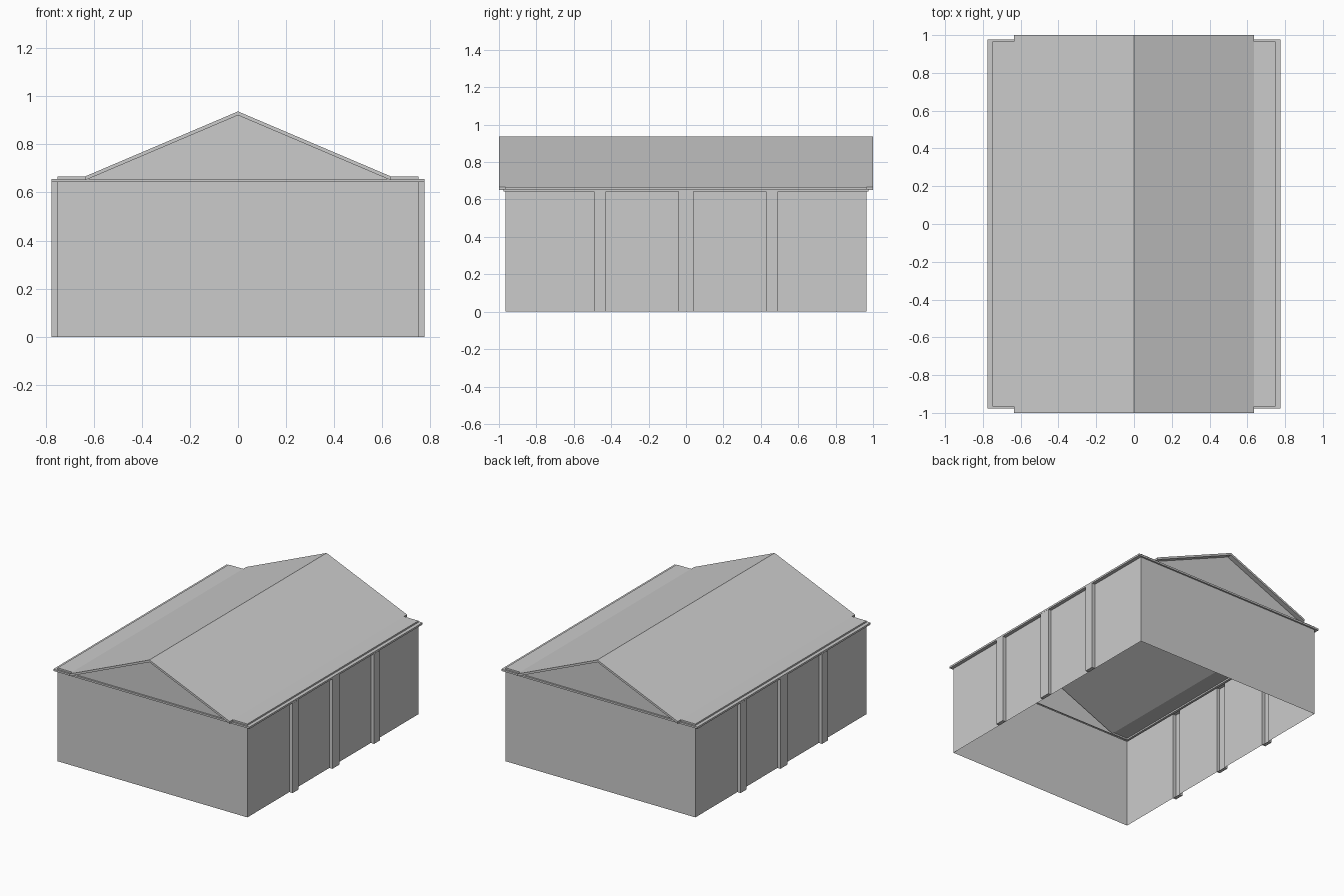
import bpy, bmesh
from mathutils import Vector

if "Cube" in bpy.data.objects:
    bpy.data.objects.remove(bpy.data.objects["Cube"])

WX, WY = 0.75, 0.965          # wall half sizes
CX, CY = 0.775, 0.977         # cornice half sizes
Z1, Z2, Z3 = 0.643, 0.656, 0.667   # cornice bottom, cornice top, ledge
RX, RZ, T = 0.635, 0.937, 0.016    # roof half width, ridge height, thickness
PILASTERS = [(-0.492, -0.427, 0.776), (-0.04, 0.04, 0.774), (0.427, 0.492, 0.776)]


class Part:
    """Open-shell mesh part made of faces that point along a given direction."""
    def __init__(self, name):
        self.name, self.bm = name, bmesh.new()

    def face(self, pts, out):
        f = self.bm.faces.new([self.bm.verts.new(p) for p in pts])
        f.normal_update()
        if f.normal.dot(Vector(out)) < 0:
            f.normal_flip()

    def finish(self):
        bmesh.ops.remove_doubles(self.bm, verts=self.bm.verts[:], dist=1e-5)
        me = bpy.data.meshes.new(self.name)
        self.bm.to_mesh(me)
        self.bm.free()
        ob = bpy.data.objects.new(self.name, me)
        bpy.context.collection.objects.link(ob)


def ring(hx, hy, z):
    return [(-hx, -hy, z), (hx, -hy, z), (hx, hy, z), (-hx, hy, z)]


# End walls and side walls, with gaps left behind the hollow pilasters
walls = Part("walls")
stops = [-WY] + [y for p in PILASTERS for y in p[:2]] + [WY]
for s in (-1, 1):
    walls.face([(-WX, s * WY, 0), (WX, s * WY, 0), (WX, s * WY, Z1), (-WX, s * WY, Z1)], (0, s, 0))
    for a, b in zip(stops[::2], stops[1::2]):
        walls.face([(s * WX, a, 0), (s * WX, b, 0), (s * WX, b, Z1), (s * WX, a, Z1)], (s, 0, 0))
walls.finish()

# Pilasters: front, two cheeks and a bottom cap, open to the inside
pil = Part("pilasters")
for s in (-1, 1):
    for a, b, d in PILASTERS:
        i, o = s * WX, s * d
        pil.face([(o, a, 0), (o, b, 0), (o, b, Z1), (o, a, Z1)], (s, 0, 0))
        pil.face([(i, a, 0), (o, a, 0), (o, b, 0), (i, b, 0)], (0, 0, -1))
        for y, n in ((a, -1), (b, 1)):
            pil.face([(i, y, 0), (o, y, 0), (o, y, Z1), (i, y, Z1)], (0, n, 0))
pil.finish()

# Cornice running all the way round, open to the inside
cornice = Part("cornice")
rings = [ring(WX, WY, Z1), ring(CX, CY, Z1), ring(CX, CY, Z2), ring(WX, WY, Z2)]
sides = [(0, -1), (1, 0), (0, 1), (-1, 0)]
for r0, r1, dz in zip(rings, rings[1:], (-1, 0, 1)):
    for k, (nx, ny) in enumerate(sides):
        j = (k + 1) % 4
        out = (0, 0, dz) if dz else (nx, ny, 0)
        cornice.face([r0[k], r0[j], r1[j], r1[k]], out)
cornice.finish()

# Gable walls
gable = Part("gable_walls")
for s in (-1, 1):
    y = s * WY
    gable.face([(-RX, y, Z3 - T), (RX, y, Z3 - T), (0, y, RZ - T)], (0, s, 0))
gable.finish()

# Roof slopes, their overhanging verges and the flat eave ledges
roof = Part("roof")
for s in (-1, 1):
    x, w = s * RX, s * WX
    roof.face([(0, -1, RZ), (x, -1, Z3), (x, 1, Z3), (0, 1, RZ)], (0, 0, 1))
    roof.face([(x, -WY, Z3), (w, -WY, Z3), (w, WY, Z3), (x, WY, Z3)], (0, 0, 1))
    roof.face([(w, -WY, Z2), (w, WY, Z2), (w, WY, Z3), (w, -WY, Z3)], (s, 0, 0))
    for e in (-1, 1):
        y = e * WY
        roof.face([(0, e, RZ), (x, e, Z3), (x, e, Z3 - T), (0, e, RZ - T)], (0, e, 0))
        roof.face([(0, e, RZ - T), (x, e, Z3 - T), (x, y, Z3 - T), (0, y, RZ - T)], (0, 0, -1))
        roof.face([(x, e, Z3), (x, y, Z3), (x, y, Z3 - T), (x, e, Z3 - T)], (s, 0, 0))
        roof.face([(x, y, Z2), (w, y, Z2), (w, y, Z3), (x, y, Z3)], (0, e, 0))
roof.finish()
